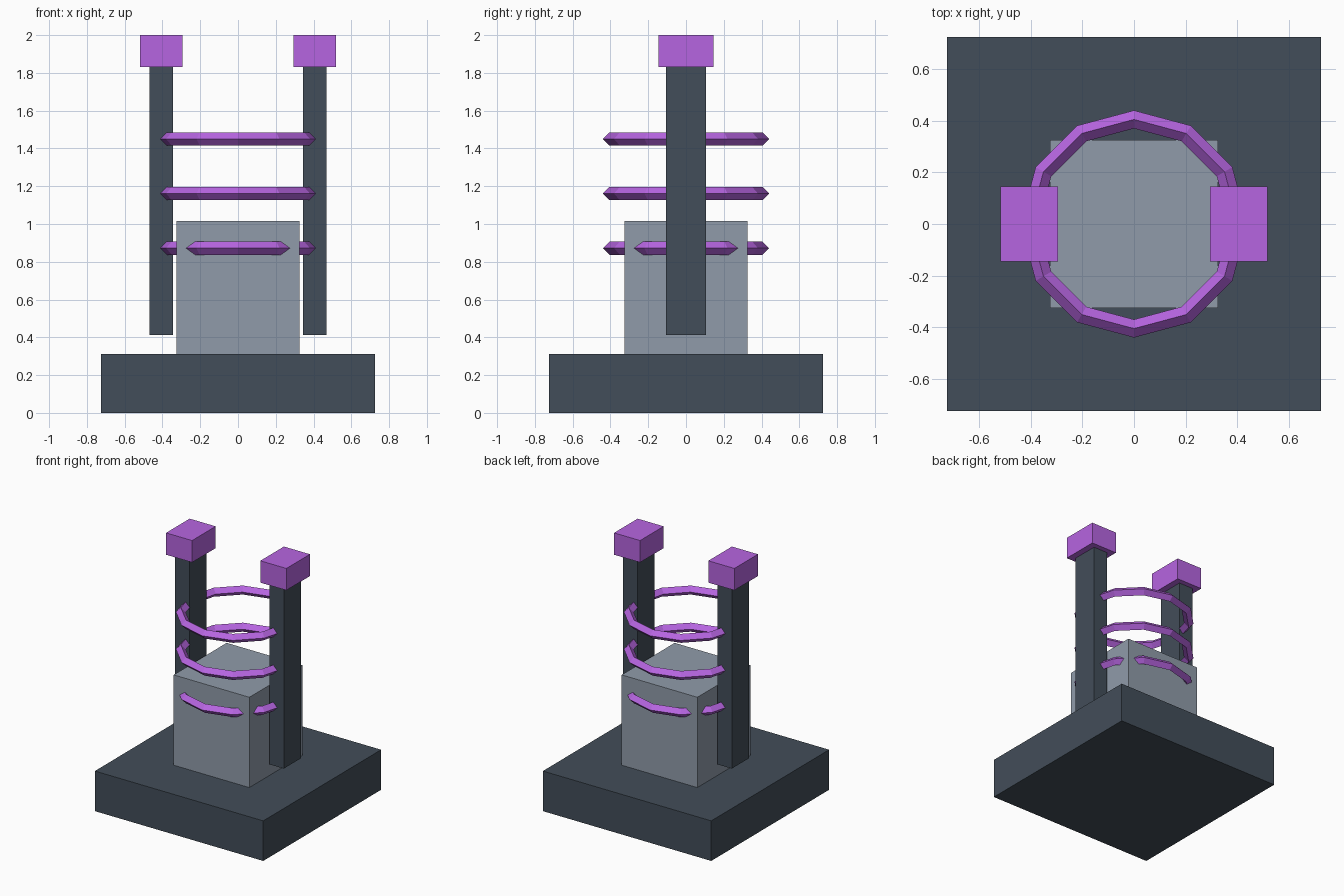
import bpy

if "Cube" in bpy.data.objects:
    bpy.data.objects.remove(bpy.data.objects["Cube"])


def material(name, rgb):
    mat = bpy.data.materials.new(name)
    mat.diffuse_color = (*rgb, 1)
    mat.use_nodes = True
    mat.node_tree.nodes["Principled BSDF"].inputs["Base Color"].default_value = mat.diffuse_color
    return mat


dark = material("dark_slate", (0.055, 0.075, 0.1))
stone = material("pale_stone", (0.28, 0.33, 0.4))
purple = material("glow_purple", (0.47, 0.13, 0.75))


def box(name, x, half_x, half_y, z0, z1, mat):
    bpy.ops.mesh.primitive_cube_add(size=2, location=(x, 0, (z0 + z1) / 2))
    obj = bpy.context.object
    obj.name = name
    obj.scale = (half_x, half_y, (z1 - z0) / 2)
    bpy.ops.object.transform_apply(location=False, rotation=False, scale=True)
    obj.data.materials.append(mat)


# Plinth and central block
box("base", 0, 0.725, 0.725, 0, 0.312, dark)
box("core_block", 0, 0.326, 0.326, 0.312, 1.015, stone)

# Side pillars with caps
for side, s in (("left", -1), ("right", 1)):
    box(side + "_pillar", s * 0.406, 0.062, 0.105, 0.413, 1.83, dark)
    box(side + "_cap", s * 0.406, 0.112, 0.145, 1.83, 2.0, purple)

# Twelve-sided rings with a diamond cross-section
for i in range(3):
    bpy.ops.mesh.primitive_torus_add(
        major_segments=12, minor_segments=4, major_radius=0.405,
        minor_radius=0.035, location=(0, 0, 0.872 + 0.289 * i))
    ring = bpy.context.object
    ring.name = f"ring_{i + 1}"
    ring.data.materials.append(purple)
    ring.data.shade_flat()
